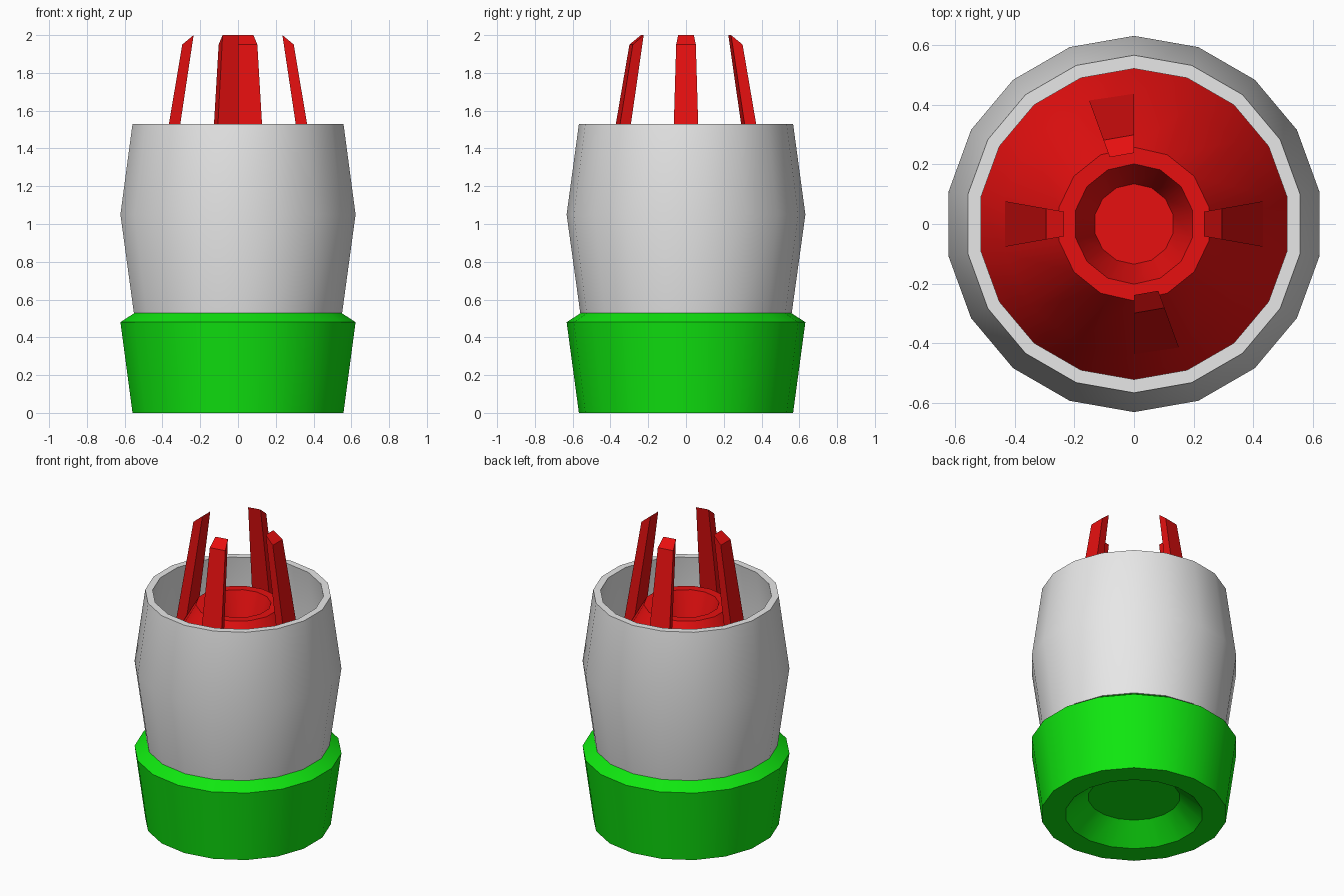
import bpy, bmesh, math

cube = bpy.data.objects.get("Cube")
if cube:
    bpy.data.objects.remove(cube, do_unlink=True)


def material(name, color):
    m = bpy.data.materials.new(name)
    m.use_nodes = True
    rgba = (*color, 1)
    m.diffuse_color = rgba
    m.node_tree.nodes["Principled BSDF"].inputs["Base Color"].default_value = rgba
    return m


RED = material("red", (0.8, 0.005, 0.005))
GREEN = material("green", (0.005, 0.8, 0.005))
GREY = material("light grey", (0.8, 0.8, 0.8))


def finish(bm, name, mat, smooth):
    bmesh.ops.recalc_face_normals(bm, faces=bm.faces)
    mesh = bpy.data.meshes.new(name)
    bm.to_mesh(mesh)
    bm.free()
    mesh.materials.append(mat)
    ob = bpy.data.objects.new(name, mesh)
    bpy.context.collection.objects.link(ob)
    if smooth:
        bpy.ops.object.select_all(action='DESELECT')
        ob.select_set(True)
        bpy.context.view_layer.objects.active = ob
        bpy.ops.object.shade_smooth_by_angle(angle=math.radians(32))
    return ob


def lathe(name, profile, sides, mat, closed=False):
    """Revolve a (radius, z) profile; open ends get flat caps, closed makes a ring."""
    bm = bmesh.new()
    rings = []
    for r, z in profile:
        angles = [math.pi / 2 + i * math.tau / sides for i in range(sides)]
        rings.append([bm.verts.new((r * math.cos(a), r * math.sin(a), z)) for a in angles])
    pairs = list(zip(rings, rings[1:]))
    if closed:
        pairs.append((rings[-1], rings[0]))
    else:
        bm.faces.new(rings[0])
        bm.faces.new(rings[-1])
    for a, b in pairs:
        for i in range(sides):
            j = (i + 1) % sides
            bm.faces.new((a[i], a[j], b[j], b[i]))
    return finish(bm, name, mat, True)


def prong(name, degrees):
    """Tapered wedge of an 18-sided ring, leaning inwards with a sloping tip."""
    section = [(0.455, 1.0), (0.295, 1.95), (0.235, 2.0), (0.385, 1.0)]
    half = math.tan(math.radians(10))
    a = math.radians(degrees)
    bm = bmesh.new()
    sides = []
    for s in (-1, 1):
        sides.append([bm.verts.new((r * math.cos(a) - s * r * half * math.sin(a),
                                    r * math.sin(a) + s * r * half * math.cos(a), z))
                      for r, z in section])
        bm.faces.new(sides[-1])
    for i in range(4):
        j = (i + 1) % 4
        bm.faces.new((sides[0][i], sides[0][j], sides[1][j], sides[1][i]))
    return finish(bm, name, RED, False)


# Flared base with a recessed underside
lathe("base", [(0.28, 0.12), (0.42, 0), (0.567, 0), (0.632, 0.48), (0.555, 0.53)],
      18, GREEN)

# Barrel-shaped hollow shell
lathe("shell", [(0.56, 0.53), (0.632, 1.05), (0.567, 1.53),
                (0.522, 1.53), (0.585, 1.05), (0.515, 0.53)], 18, GREY, closed=True)

# Conical core with a dished top, inside the shell
lathe("core", [(0.55, 0.88), (0.445, 1.13), (0.258, 1.46), (0.202, 1.46), (0.135, 1.26)],
      14, RED)

# Four prongs around the core
for label, angle in (("left", 0), ("back", 100), ("right", 180), ("front", 280)):
    prong(label + "_prong", angle)
